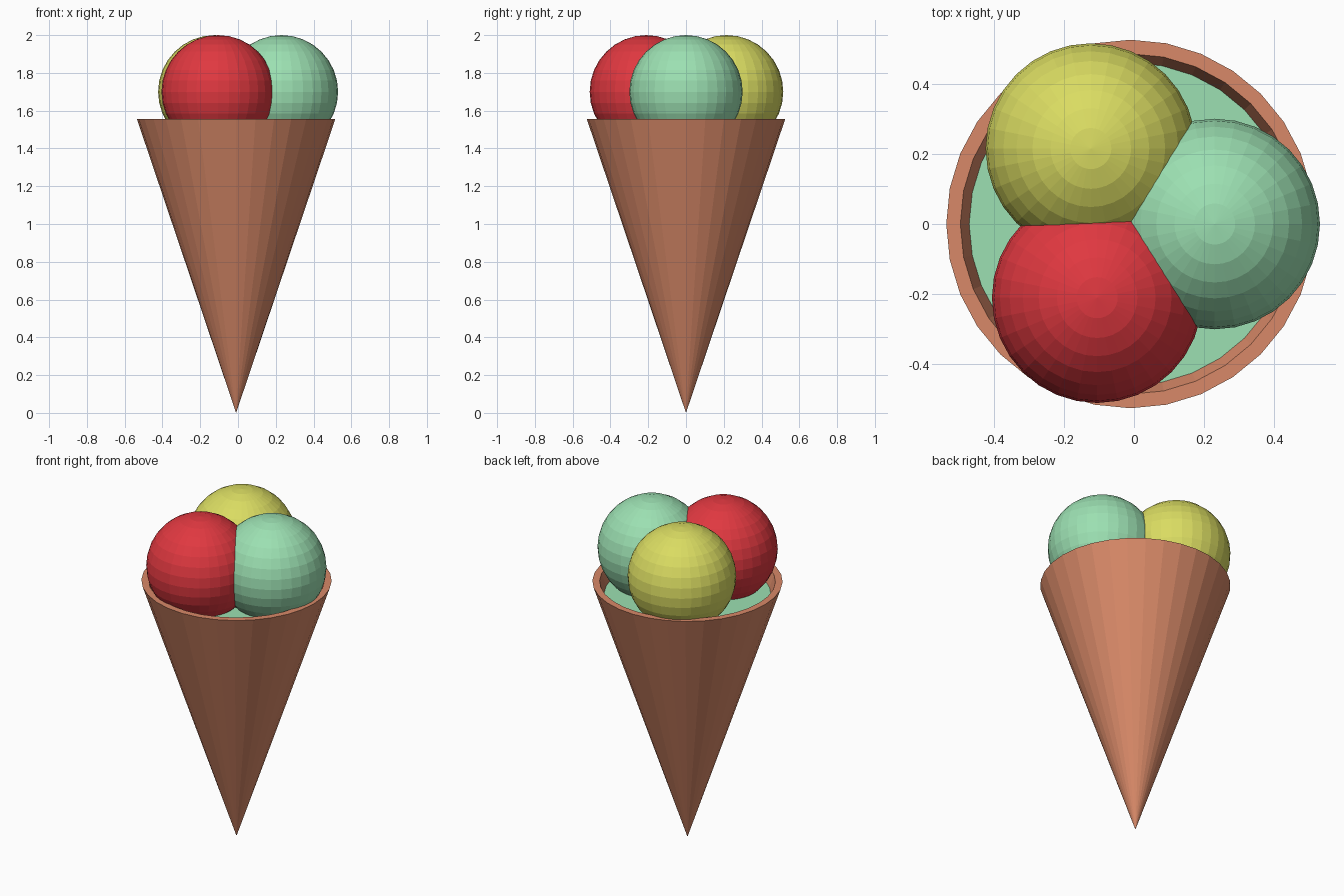
import bpy, bmesh
from math import cos, sin, tau
from mathutils import Matrix

cube = bpy.data.objects.get("Cube")
if cube:
    bpy.data.objects.remove(cube, do_unlink=True)


def material(name, *rgb):
    """Flat colour given as 0-255 display values, stored as linear."""
    colour = [((c / 255 + 0.055) / 1.055) ** 2.4 for c in rgb] + [1]
    mat = bpy.data.materials.new(name)
    mat.use_nodes = True
    mat.diffuse_color = colour
    mat.node_tree.nodes["Principled BSDF"].inputs["Base Color"].default_value = colour
    return mat


def add_object(name, bm, mat, location):
    mesh = bpy.data.meshes.new(name)
    bmesh.ops.recalc_face_normals(bm, faces=bm.faces)
    bm.to_mesh(mesh)
    bm.free()
    mesh.materials.append(mat)
    obj = bpy.data.objects.new(name, mesh)
    obj.location = location
    bpy.context.collection.objects.link(obj)
    return obj


wafer = material("wafer brown", 216, 137, 104)
mint = material("mint green", 156, 224, 178)
lemon = material("lemon yellow", 218, 220, 98)
cherry = material("cherry red", 224, 56, 64)

SIDES = 32
CONE_X = -0.01
RIM_RADIUS, RIM_Z, WALL = 0.525, 1.555, 0.04
SLOPE = RIM_RADIUS / RIM_Z

# Wafer cone: a hollow wall profile spun around its axis
bm = bmesh.new()
profile = [(0, 0), (RIM_RADIUS, RIM_Z), (RIM_RADIUS - WALL, RIM_Z), (0, WALL / SLOPE)]
verts = [bm.verts.new((r, 0, z)) for r, z in profile]
edges = [bm.edges.new(pair) for pair in zip(verts, verts[1:])]
bmesh.ops.spin(bm, geom=verts + edges, axis=(0, 0, 1), cent=(0, 0, 0),
               angle=tau, steps=SIDES, use_duplicate=False)
bmesh.ops.remove_doubles(bm, verts=bm.verts, dist=0.0005)
add_object("wafer_cone", bm, wafer, (CONE_X, 0, 0))

# Ice cream filling, a disc set just below the rim
FILL_Z = 1.48
bm = bmesh.new()
bmesh.ops.create_circle(bm, cap_ends=True, segments=SIDES,
                        radius=FILL_Z * SLOPE - WALL + 0.003)
filling = add_object("ice_cream_filling", bm, mint, (CONE_X, 0, FILL_Z))
if filling.data.polygons[0].normal.z < 0:
    filling.data.flip_normals()

# Three faceted scoops
scoops = [("mint_scoop", mint, 0.23, 0),
          ("lemon_scoop", lemon, -0.123, 0.215),
          ("cherry_scoop", cherry, -0.105, -0.21)]
for name, mat, x, y in scoops:
    bm = bmesh.new()
    bmesh.ops.create_uvsphere(bm, u_segments=SIDES, v_segments=16, radius=0.3)
    add_object(name, bm, mat, (x, y, 1.7))
